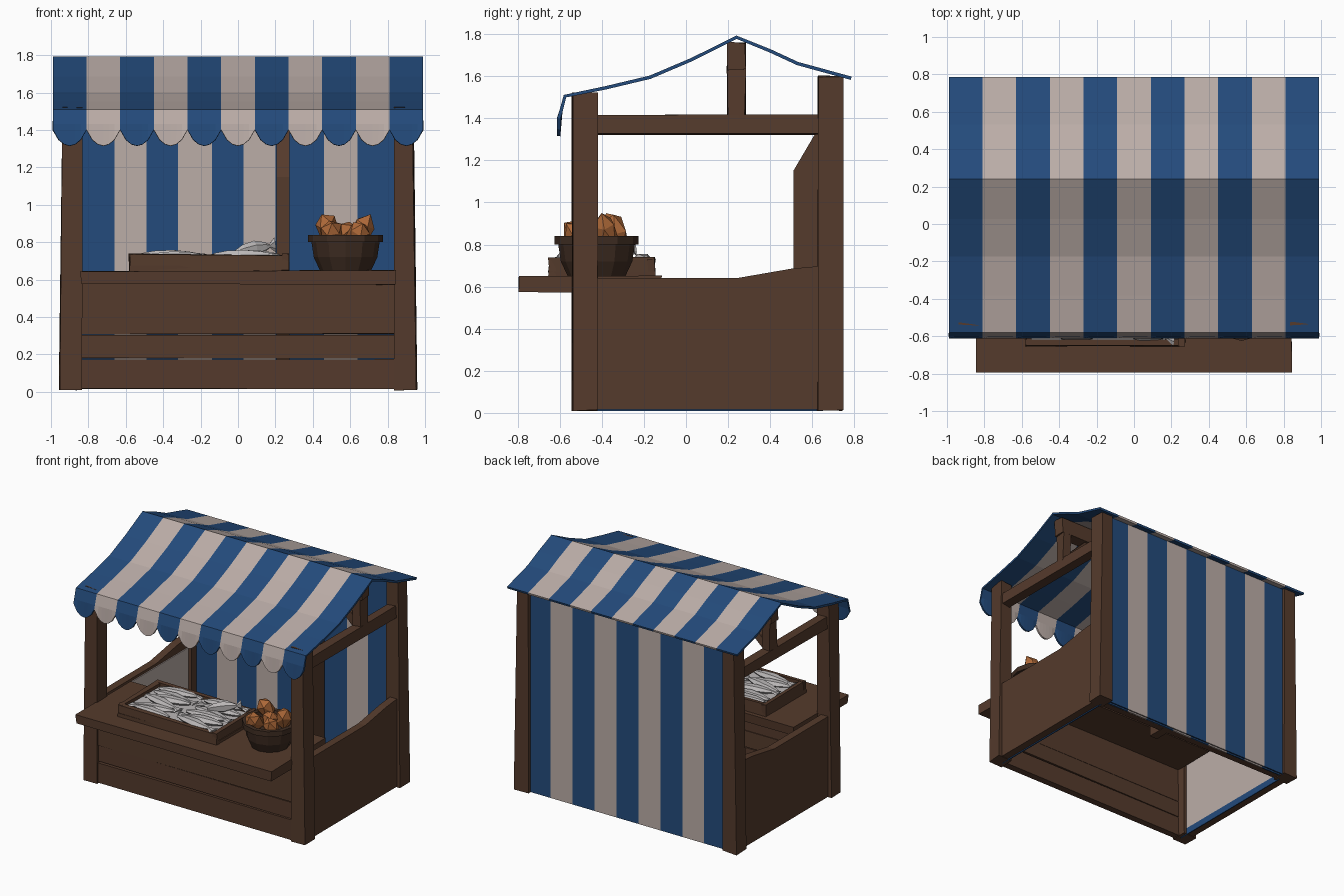
import bpy, bmesh, math, random
from mathutils import Vector, Matrix, Euler

random.seed(4)
if "Cube" in bpy.data.objects:
    bpy.data.objects.remove(bpy.data.objects["Cube"])


def material(name, rgb):
    m = bpy.data.materials.new(name)
    m.use_nodes = True
    m.diffuse_color = (*rgb, 1)
    m.node_tree.nodes["Principled BSDF"].inputs["Base Color"].default_value = (*rgb, 1)
    return m


WOOD = material("brown wood", (0.09, 0.043, 0.025))
BLUE = material("blue cloth", (0.017, 0.07, 0.2))
PALE = material("pale cloth", (0.5, 0.42, 0.39))
WICKER = material("dark wicker", (0.05, 0.026, 0.016))
BREAD = material("baked crust", (0.42, 0.14, 0.04))
FISH = material("silver fish", (0.5, 0.48, 0.48))


def finish(name, bm, *mats):
    bmesh.ops.recalc_face_normals(bm, faces=bm.faces)
    me = bpy.data.meshes.new(name)
    bm.to_mesh(me)
    bm.free()
    for m in mats:
        me.materials.append(m)
    ob = bpy.data.objects.new(name, me)
    bpy.context.collection.objects.link(ob)
    return ob


def box(name, x, y, z, mat=WOOD, rough=0.006):
    """Box from three ranges, with slightly uneven hand-cut corners."""
    bm = bmesh.new()
    bmesh.ops.create_cube(bm, size=1)
    for v in bm.verts:
        v.co = Vector(r[0] if c < 0 else r[1] for c, r in zip(v.co, (x, y, z)))
        v.co += Vector(random.uniform(-rough, rough) for _ in range(3))
    return finish(name, bm, mat)


def prism(name, outline, x0, x1, mat=WOOD):
    """Extrude a (y, z) outline along x."""
    bm = bmesh.new()
    face = bm.faces.new([bm.verts.new((x0, y, z)) for y, z in outline])
    out = bmesh.ops.extrude_face_region(bm, geom=[face])["geom"]
    bmesh.ops.translate(bm, vec=(x1 - x0, 0, 0),
                        verts=[v for v in out if isinstance(v, bmesh.types.BMVert)])
    return finish(name, bm, mat)


def loft(name, rings, mat, sides, matrix=Matrix()):
    """Closed skin through (height, radius a, radius b) rings around z."""
    bm = bmesh.new()
    loops = []
    for h, a, b in rings:
        angles = [math.tau * i / sides for i in range(sides)]
        loops.append([bm.verts.new((a * math.cos(t), b * math.sin(t), h)) for t in angles])
    for lo, hi in zip(loops, loops[1:]):
        for i in range(sides):
            j = (i + 1) % sides
            bm.faces.new((lo[i], lo[j], hi[j], hi[i]))
    bm.faces.new(loops[0])
    bm.faces.new(loops[-1])
    bm.transform(matrix)
    return finish(name, bm, mat)


def striped_sheet(name, columns, profile, thickness, hem=None):
    """Cloth hung over a (y, z) profile; columns are (x, stripe number, hem phase)."""
    bm = bmesh.new()
    rows = []
    for k, (y, z) in enumerate(profile):
        row = []
        for x, _, phase in columns:
            lift = hem(phase) if hem and k == 0 else 0
            row.append(bm.verts.new((x, y, z + lift)))
        rows.append(row)
    for lo, hi in zip(rows, rows[1:]):
        for i in range(len(columns) - 1):
            f = bm.faces.new((lo[i], lo[i + 1], hi[i + 1], hi[i]))
            f.material_index = columns[i][1] % 2
    ob = finish(name, bm, BLUE, PALE)
    mod = ob.modifiers.new("cloth thickness", "SOLIDIFY")
    mod.thickness = thickness
    mod.offset = 0
    return ob


# Canopy with scalloped front valance
STRIPES, STEPS = 11, 6
columns = []
for s in range(STRIPES):
    for k in range(STEPS):
        columns.append((-0.99 + 1.98 * (s + k / STEPS) / STRIPES, s, k / STEPS))
columns.append((0.99, STRIPES - 1, 0))
canopy_profile = [(-0.605, 1.315), (-0.595, 1.43), (-0.575, 1.505), (-0.38, 1.545), (-0.17, 1.595),
                  (0.03, 1.68), (0.24, 1.785), (0.4, 1.72), (0.53, 1.66), (0.785, 1.59)]
striped_sheet("canopy", columns, canopy_profile, 0.016,
              lambda p: 0.085 * (1 - math.sin(math.pi * p) ** 0.7))

# Back cloth, with an inner lining whose stripes sit slightly differently
outer = [-0.85 + 1.7 * i / 9 for i in range(10)]
inner = [-0.85, -0.66, -0.49, -0.32, -0.14, 0.03, 0.2, 0.46, 0.64, 0.85]
for name, edges, y, top in (("back_cloth", outer, 0.715, 1.61), ("back_lining", inner, 0.69, 1.6)):
    striped_sheet(name, [(x, i, 0) for i, x in enumerate(edges)], [(y, 0.015), (y, top)], 0.01)

# Side frames
panel = [(-0.5, 0.015), (0.66, 0.015), (0.66, 0.7), (0.5, 0.685), (0.24, 0.64), (-0.5, 0.64)]
lining = [(-0.49, 0.06), (0.65, 0.06), (0.65, 0.62), (-0.49, 0.62)]
hem = [(-0.49, 0.008), (0.65, 0.008), (0.65, 0.06), (-0.49, 0.06)]
for side, label in ((-1, "right"), (1, "left")):
    for part, y, top in (("front_post", (-0.54, -0.42), 1.52), ("back_post", (0.625, 0.745), 1.6)):
        post = box(f"{label}_{part}", (0.835, 0.955), y, (0.012, top), rough=0.004)
        for v in post.data.vertices:
            v.co.x = side * (v.co.x - (0.02 if v.co.z > 1 and v.co.x > 0.9 else 0))
        post.data.flip_normals() if side < 0 else None
    prism(f"{label}_side_panel", panel, side * 0.87, side * 0.93)
    prism(f"{label}_panel_lining", lining, side * 0.861, side * 0.869, PALE)
    prism(f"{label}_lining_hem", hem, side * 0.861, side * 0.869, BLUE)
    xs = sorted((side * 0.85, side * 0.92))
    box(f"{label}_tie_beam", xs, (-0.44, 0.64), (1.325, 1.415))
    box(f"{label}_king_post", xs, (0.195, 0.28), (1.4, 1.65))
    brace = box(f"{label}_ridge_brace", (-0.03, 0.03), (-0.03, 0.03), (-0.16, 0.16))
    brace.location = (side * 0.75, 0.235, 1.54)
    brace.rotation_euler = (0, -side * 0.8, 0)

# Roof ridge and middle back post
box("ridge_beam", (-0.93, 0.93), (0.195, 0.28), (1.63, 1.76))
prism("middle_post", [(0.51, 0.02), (0.67, 0.02), (0.67, 1.42), (0.61, 1.32), (0.51, 1.15)], 0.205, 0.275)

# Counter and front planks
box("counter_top", (-0.84, 0.84), (-0.79, -0.12), (0.575, 0.648))
for i, (z0, z1, front) in enumerate(((0.015, 0.172, -0.535), (0.178, 0.305, -0.525), (0.309, 0.58, -0.532))):
    box(f"front_plank_{i + 1}", (-0.85, 0.85), (front, -0.48), (z0, z1), rough=0.003)
box("back_sill", (-0.85, 0.85), (0.62, 0.68), (0.02, 0.06))

# Fish tray
TX, TY, TZ = (-0.58, 0.27), (-0.65, -0.15), (0.645, 0.735)
box("tray_base", TX, TY, (0.645, 0.67))
box("tray_bed", (-0.55, 0.24), (-0.62, -0.18), (0.66, 0.705), FISH)
for i in range(2):
    inward = 0.03 * (1 - 2 * i)
    box(f"tray_long_side_{i + 1}", TX, sorted((TY[i], TY[i] + inward)), TZ)
    box(f"tray_short_side_{i + 1}", sorted((TX[i], TX[i] + inward)), TY, TZ)

# Fish lying in the tray, head to tail
fish_rings = [(-0.17, 0.012, 0.01), (-0.1, 0.034, 0.025), (0, 0.044, 0.03),
              (0.09, 0.026, 0.02), (0.13, 0.01, 0.012), (0.18, 0.042, 0.006)]
for i in range(12):
    place = Vector((-0.35 + 0.39 * (i % 2), -0.58 + 0.075 * (i // 2), 0.717))
    place.z += random.uniform(-0.005, 0.016)
    turn = random.uniform(-0.25, 0.25) + math.pi * (i % 3 == 0)
    spin = Matrix.Rotation(turn, 4, "Z") @ Euler((0, math.pi / 2, 0)).to_matrix().to_4x4()
    # Lay the wide axis flat in the tray
    lay = spin @ Matrix.Rotation(math.pi / 2, 4, "Z")
    loft(f"fish_{i + 1}", fish_rings, FISH, 6, Matrix.Translation(place) @ lay)
top_fish = Matrix.Translation((0.09, -0.3, 0.765)) @ Euler((0.3, 1.4, 0.8)).to_matrix().to_4x4()
loft("top_fish", [(h * 0.7, a, b) for h, a, b in fish_rings], FISH, 6, top_fish)

# Basket
basket_rings = [(0.645, 0.135, 0.135), (0.72, 0.17, 0.17), (0.8, 0.182, 0.182), (0.8, 0.2, 0.2),
                (0.84, 0.2, 0.2), (0.84, 0.165, 0.165), (0.79, 0.155, 0.155)]
loft("basket", basket_rings, WICKER, 12, Matrix.Translation((0.575, -0.425, 0)))

# Loaves
loaves = [((0.48, -0.34, 0.87), (0.3, -0.5, 0.3)), ((0.66, -0.38, 0.86), (0.2, 0.5, 0)),
          ((0.64, -0.51, 0.835), (0.7, 0.4, 0)), ((0.5, -0.51, 0.845), (0.8, -0.4, 0.4)),
          ((0.57, -0.42, 0.85), (1.2, 0, 0.6))]
for i, (place, tilt) in enumerate(loaves):
    bm = bmesh.new()
    bmesh.ops.create_icosphere(bm, subdivisions=1, radius=1)
    for v in bm.verts:
        v.co = Vector((v.co.x * 0.065, v.co.y * 0.06, v.co.z * 0.1)) * random.uniform(0.9, 1.1)
    bm.transform(Matrix.Translation(place) @ Euler(tilt).to_matrix().to_4x4())
    finish(f"loaf_{i + 1}", bm, BREAD)
